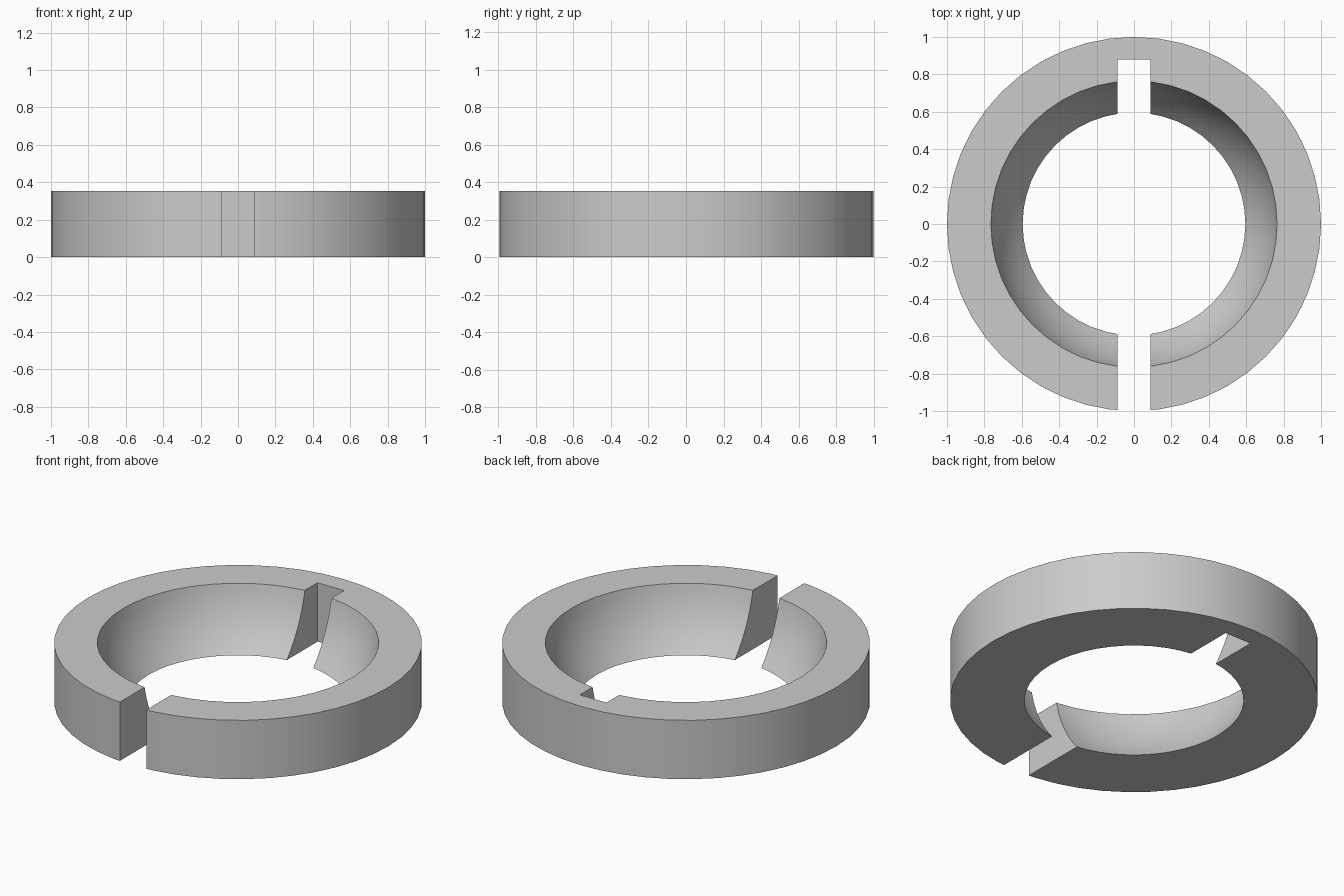
import bpy
import bmesh
from math import sin, cos, pi, sqrt, radians

cube = bpy.data.objects.get("Cube")
if cube:
    bpy.data.objects.remove(cube, do_unlink=True)

HEIGHT = 0.353
OUTER = 1.0
SPHERE_Z, SPHERE_R = 0.504, 0.78   # spherical seat inside the ring
SLOT_HALF, SLOT_BACK = 0.088, 0.88
SEGMENTS, SEAT_STEPS = 48, 8

grey = bpy.data.materials.new("plain grey")
grey.use_nodes = True
grey.diffuse_color = (0.6, 0.6, 0.6, 1)
grey.node_tree.nodes["Principled BSDF"].inputs["Base Color"].default_value = (0.6, 0.6, 0.6, 1)


def add_object(name, bm):
    bmesh.ops.recalc_face_normals(bm, faces=bm.faces)
    mesh = bpy.data.meshes.new(name)
    bm.to_mesh(mesh)
    bm.free()
    mesh.materials.append(grey)
    obj = bpy.data.objects.new(name, mesh)
    bpy.context.collection.objects.link(obj)
    return obj


# Ring: closed profile turned around z, with a concave spherical inner wall
profile = [(OUTER, 0), (OUTER, HEIGHT)]
for i in range(SEAT_STEPS + 1):
    z = HEIGHT * (1 - i / SEAT_STEPS)
    profile.append((sqrt(SPHERE_R ** 2 - (z - SPHERE_Z) ** 2), z))

bm = bmesh.new()
loops = []
for s in range(SEGMENTS):
    a = 2 * pi * s / SEGMENTS
    loops.append([bm.verts.new((r * cos(a), r * sin(a), z)) for r, z in profile])
for s in range(SEGMENTS):
    this, following = loops[s], loops[(s + 1) % SEGMENTS]
    for i in range(len(profile)):
        j = (i + 1) % len(profile)
        bm.faces.new((this[i], following[i], following[j], this[j]))
ring = add_object("split_ring", bm)

# Slot: splits the front and leaves a blind notch at the back
bm = bmesh.new()
bmesh.ops.create_cube(bm, size=1)
front = -1.2
for v in bm.verts:
    v.co.x *= 2 * SLOT_HALF
    v.co.y = SLOT_BACK if v.co.y > 0 else front
    v.co.z *= 2
cutter = add_object("slot_cutter", bm)
cutter.hide_render = True

cut = ring.modifiers.new("slot", 'BOOLEAN')
cut.operation = 'DIFFERENCE'
cut.solver = 'EXACT'
cut.object = cutter

bpy.ops.object.select_all(action='DESELECT')
bpy.context.view_layer.objects.active = ring
ring.select_set(True)
bpy.ops.object.modifier_apply(modifier=cut.name)
bpy.data.objects.remove(cutter, do_unlink=True)

# Smooth curved walls, sharp rims and slot edges
bpy.ops.object.shade_smooth_by_angle(angle=radians(30))
